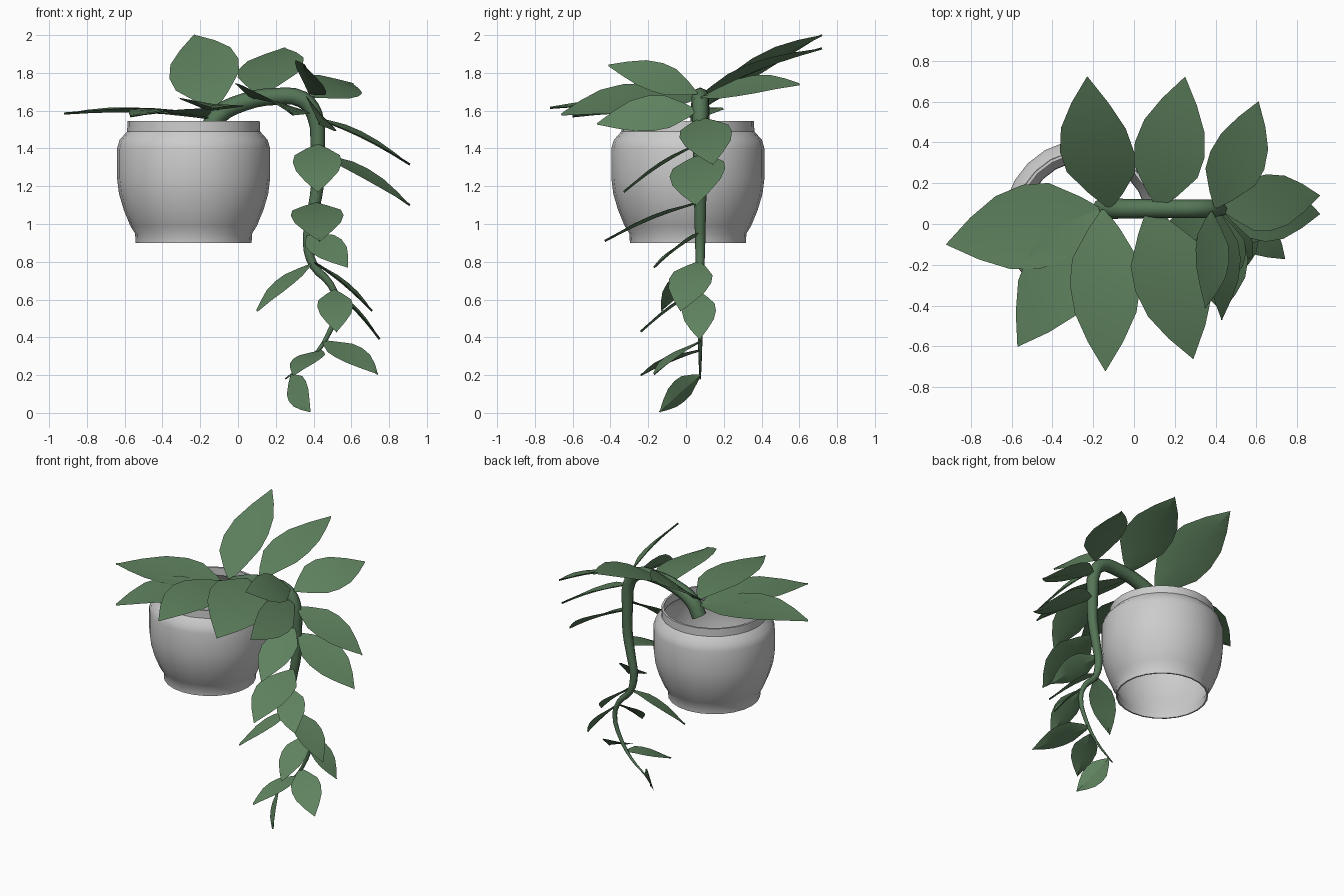
import bpy, bmesh, math
from mathutils import Vector

if "Cube" in bpy.data.objects:
    bpy.data.objects.remove(bpy.data.objects["Cube"])


def material(name, col):
    m = bpy.data.materials.new(name)
    m.diffuse_color = (*col, 1)
    m.use_nodes = True
    m.node_tree.nodes["Principled BSDF"].inputs["Base Color"].default_value = m.diffuse_color
    return m


leaf_mat = material("leaf_green", (0.115, 0.225, 0.115))
stem_mat = material("stem_green", (0.09, 0.18, 0.095))


def add_object(name, bm, mat=None):
    me = bpy.data.meshes.new(name)
    bm.to_mesh(me)
    bm.free()
    ob = bpy.data.objects.new(name, me)
    bpy.context.collection.objects.link(ob)
    if mat:
        me.materials.append(mat)
    return ob


def smooth(ob, angle):
    bpy.ops.object.select_all(action='DESELECT')
    ob.select_set(True)
    bpy.context.view_layer.objects.active = ob
    bpy.ops.object.shade_smooth_by_angle(angle=math.radians(angle))


# Pot: lathed shell, open at top and bottom, with a thin lip
profile = [(0.307, 0.90), (0.31, 0.95), (0.335, 0.99), (0.37, 1.075), (0.395, 1.16),
           (0.405, 1.24), (0.405, 1.40), (0.392, 1.445), (0.352, 1.49), (0.35, 1.545),
           (0.335, 1.545), (0.335, 1.49), (0.38, 1.44), (0.393, 1.40), (0.393, 1.24),
           (0.36, 1.08), (0.30, 0.95), (0.297, 0.90)]
N = 24
bm = bmesh.new()
rings = [[bm.verts.new((-0.235 + r * math.cos(2 * math.pi * i / N),
                        0.01 + r * math.sin(2 * math.pi * i / N), z)) for i in range(N)]
         for r, z in profile]
for k in range(len(rings)):
    a, b = rings[k], rings[(k + 1) % len(rings)]
    for i in range(N):
        j = (i + 1) % N
        bm.faces.new((a[i], a[j], b[j], b[i]))
bmesh.ops.recalc_face_normals(bm, faces=bm.faces)
smooth(add_object("pot", bm), 32)

# Trailing stem: (x, z, radius) along the plane y = 0.075
path = [(-0.16, 1.48, .05), (-0.11, 1.57, .05), (0.03, 1.645, .047), (0.2, 1.675, .045),
        (0.34, 1.66, .045), (0.405, 1.58, .043), (0.422, 1.4, .038), (0.42, 1.2, .034),
        (0.39, 1.03, .03), (0.37, 0.9, .027), (0.4, 0.78, .023), (0.49, 0.68, .019),
        (0.525, 0.57, .016), (0.48, 0.42, .013), (0.39, 0.29, .009), (0.25, 0.18, .004)]
cu = bpy.data.curves.new("stem", 'CURVE')
cu.dimensions = '3D'
cu.bevel_depth = 1.0
cu.bevel_resolution = 2
cu.resolution_u = 3
cu.use_fill_caps = True
sp = cu.splines.new('BEZIER')
sp.bezier_points.add(len(path) - 1)
for p, (x, z, r) in zip(sp.bezier_points, path):
    p.co = (x, 0.075, z)
    p.radius = r
    p.handle_left_type = p.handle_right_type = 'AUTO'
tmp = bpy.data.objects.new("stem_path", cu)
bpy.context.collection.objects.link(tmp)
mesh = bpy.data.meshes.new_from_object(tmp.evaluated_get(bpy.context.evaluated_depsgraph_get()))
bpy.data.objects.remove(tmp)
mesh.materials.clear()
mesh.materials.append(stem_mat)
stem = bpy.data.objects.new("stem", mesh)
bpy.context.collection.objects.link(stem)
smooth(stem, 50)

# Leaf outline: (position along the length, half-width factor)
outline = [(0, .06), (.12, .45), (.3, .92), (.46, 1), (.64, .87), (.82, .5), (1, 0.01)]


def leaf(i, base, tip, width, side):
    """Pointed blade from base to tip, folded a little along the midrib."""
    base, tip, side = Vector(base), Vector(tip), Vector(side)
    axis = tip - base
    u = axis.normalized()
    s = (side - u * side.dot(u)).normalized()
    n = u.cross(s)
    if n.z < 0:
        n = -n
    t = 0.006
    bm = bmesh.new()
    rows = []
    for f, w in outline:
        mid = base + axis * f + n * (0.03 * axis.length * math.sin(math.pi * f))
        h = s * (w * width / 2)
        lift = n * (w * width * 0.05)
        rows.append([bm.verts.new(p) for p in (mid - h + lift, mid + n * t, mid + h + lift,
                                               mid - n * t)])
    for a, b in zip(rows, rows[1:]):
        for k in range(4):
            j = (k + 1) % 4
            bm.faces.new((a[k], a[j], b[j], b[k]))
    bm.faces.new(rows[0])
    bm.faces.new(rows[-1])
    bmesh.ops.recalc_face_normals(bm, faces=bm.faces)
    smooth(add_object(f"leaf_{i:02d}", bm, leaf_mat), 20)


X, Y = (1, 0, 0), (0, 1, 0)
# Upper leaves around the pot
crown = [
    ((-.12, .08, 1.61), (-.23, .72, 2.0), .38, (1, 0, .3)),
    ((.12, .08, 1.68), (.25, .72, 1.93), .35, (1, 0, .15)),
    ((.40, .08, 1.67), (.61, .60, 1.74), .30, (1, 0, -.33)),
    ((-.15, .06, 1.56), (-.92, -.10, 1.585), .42, Y),
    ((-.17, .06, 1.57), (-.57, -.60, 1.57), .38, (1, -.7, 0)),
    ((-.15, .07, 1.60), (-.14, -.72, 1.615), .35, (1, 0, -.12)),
    ((.07, .07, 1.67), (.29, -.66, 1.58), .41, (1, 0, -.4)),
    ((.38, .06, 1.69), (.35, -.41, 1.84), .23, (.72, 0, -.72)),
    ((.41, .06, 1.6), (.43, -.47, 1.53), .25, (.65, 0, -.75)),
]
# Leaves hanging along the trailing stem
trail = [
    ((.42, .08, 1.56), (.91, .14, 1.315), .28, (0, 1, .1)),
    ((.43, .08, 1.37), (.91, .05, 1.10), .30, (0, 1, .22)),
    ((.42, .05, 1.42), (.42, -.33, 1.17), .26, X),
    ((.41, .05, 1.11), (.43, -.43, .91), .28, X),
    ((.37, .07, .95), (.58, -.17, .77), .20, X),
    ((.39, .07, .79), (.10, -.13, .54), .17, (.345, -.47, -.03)),
    ((.40, .07, .80), (.71, -.03, .54), .23, (0, 1, .1)),
    ((.52, .07, .64), (.75, .07, .39), .18, (0, 1, .1)),
    ((.51, .06, .65), (.52, -.24, .43), .19, X),
    ((.45, .08, .38), (.74, -.17, .205), .20, (1, 0, -.15)),
    ((.44, .07, .33), (.29, -.24, .20), .17, (1, 0, .2)),
    ((.28, .075, .20), (.38, -.14, .005), .15, (.15, -.09, .18)),
]
for i, spec in enumerate(crown + trail, 1):
    leaf(i, *spec)
